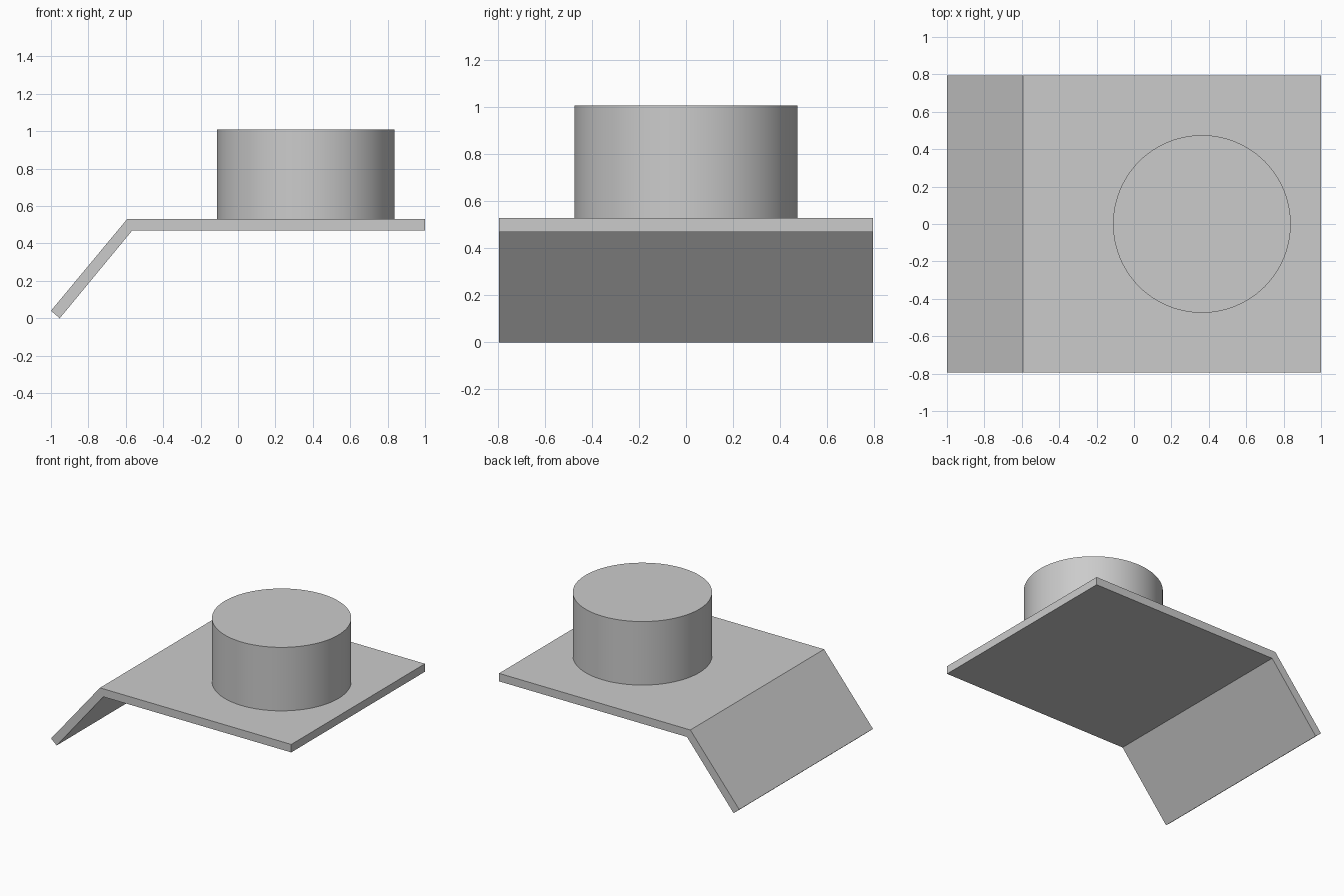
import bpy, bmesh, math
from mathutils import Matrix

cube = bpy.data.objects.get("Cube")
if cube:
    bpy.data.objects.remove(cube, do_unlink=True)

# Single flat grey
grey = bpy.data.materials.new("plain grey")
grey.use_nodes = True
colour = (0.6, 0.6, 0.6, 1)
grey.diffuse_color = colour
grey.node_tree.nodes["Principled BSDF"].inputs["Base Color"].default_value = colour


def add_object(name, bm):
    bmesh.ops.recalc_face_normals(bm, faces=bm.faces)
    mesh = bpy.data.meshes.new(name)
    bm.to_mesh(mesh)
    bm.free()
    mesh.materials.append(grey)
    obj = bpy.data.objects.new(name, mesh)
    bpy.context.collection.objects.link(obj)
    return obj


# Bent plate: side profile extruded along its depth
half_depth = 0.795
profile = [(-1, 0.04), (-0.953, 0), (-0.565, 0.47),
           (1, 0.47), (1, 0.53), (-0.593, 0.53)]
bm = bmesh.new()
face = bm.faces.new([bm.verts.new((x, -half_depth, z)) for x, z in profile])
result = bmesh.ops.extrude_face_region(bm, geom=[face], use_keep_orig=True)
moved = [v for v in result["geom"] if isinstance(v, bmesh.types.BMVert)]
bmesh.ops.translate(bm, verts=moved, vec=(0, 2 * half_depth, 0))
add_object("bent_plate", bm)

# Round boss standing on the plate
bottom, top, radius = 0.53, 1.008, 0.475
bm = bmesh.new()
bmesh.ops.create_cone(bm, cap_ends=True, segments=96, radius1=radius,
                      radius2=radius, depth=top - bottom,
                      matrix=Matrix.Translation((0.363, 0, (bottom + top) / 2)))
boss = add_object("round_boss", bm)
bpy.ops.object.select_all(action='DESELECT')
boss.select_set(True)
bpy.context.view_layer.objects.active = boss
bpy.ops.object.shade_smooth_by_angle(angle=math.radians(30))
